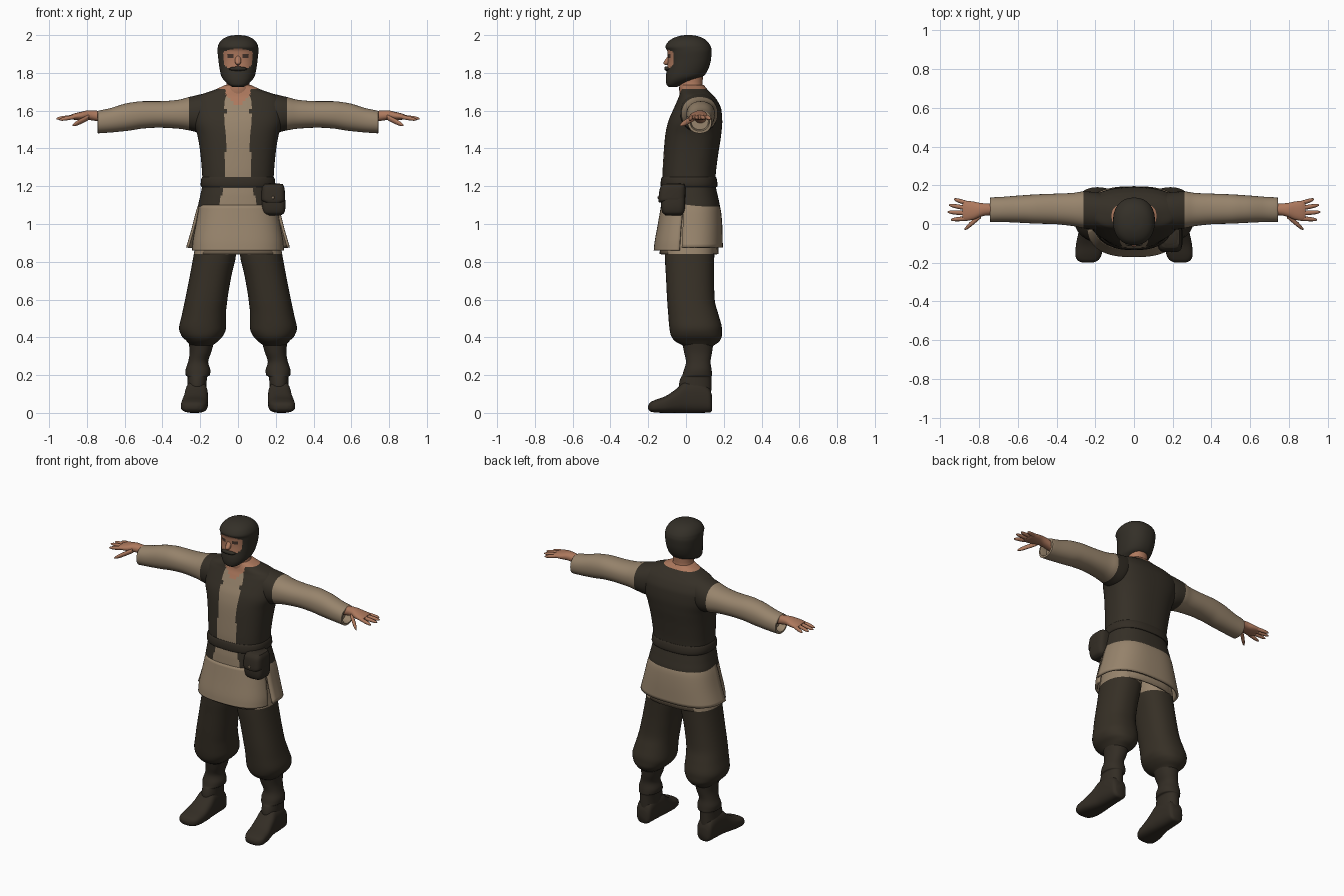
import bpy, bmesh, math
from math import cos, sin, radians, pi


def colour(name, r, g, b):
    m = bpy.data.materials.new(name)
    m.diffuse_color = (r, g, b, 1)
    return m


VEST = colour("dark_vest", 0.036, 0.029, 0.020)
TROUSER = colour("dark_trousers", 0.037, 0.029, 0.019)
LEATHER = colour("dark_leather", 0.033, 0.026, 0.018)
HAIR = colour("dark_hair", 0.034, 0.029, 0.021)
CLOTH = colour("tan_cloth", 0.31, 0.23, 0.15)
SKIN = colour("skin", 0.42, 0.19, 0.11)
EYE = colour("eye_dark", 0.06, 0.035, 0.025)


def smooth_rings(rings, sub):
    """Monotone curve through the ring values, so nothing overshoots."""
    def slope(i, k):
        if i == 0 or i == len(rings) - 1:
            return 0.6 * (rings[min(i + 1, len(rings) - 1)][k] - rings[max(i - 1, 0)][k])
        a, b = rings[i][k] - rings[i - 1][k], rings[i + 1][k] - rings[i][k]
        return 0 if a * b <= 0 else 2 * a * b / (a + b)
    out = []
    for i in range(len(rings) - 1):
        for s in range(sub):
            t = s / sub
            h1, h2 = t**3 - 2 * t * t + t, t**3 - t * t
            h3 = 3 * t * t - 2 * t**3
            out.append([rings[i][k] * (1 - h3) + rings[i + 1][k] * h3
                        + h1 * slope(i, k) + h2 * slope(i + 1, k) for k in range(5)])
    return out + [list(rings[-1])]


def loft(name, axis, rings, mats, rule=None, n=32, sub=4, power=2.2,
         side=1, arc=(0, 360), cap=True, thick=0):
    """Rings are (position, low a, high a, low b, high b) along the axis."""
    bm = bmesh.new()
    full = arc[1] - arc[0] == 360
    count = n if full else n + 1
    rows = []
    for t, a0, a1, b0, b1 in smooth_rings(rings, sub):
        row = []
        for i in range(count):
            w = radians(arc[0] + (arc[1] - arc[0]) * i / n)
            c, s = cos(w), sin(w)
            a = (a0 + a1) / 2 + (a1 - a0) / 2 * math.copysign(abs(c) ** (2 / power), c)
            b = (b0 + b1) / 2 + (b1 - b0) / 2 * math.copysign(abs(s) ** (2 / power), s)
            p = {'z': (a, b, t), 'x': (t, a, b), 'y': (a, t, b)}[axis]
            row.append(bm.verts.new((p[0] * side, p[1], p[2])))
        rows.append(row)
    for r, q in zip(rows, rows[1:]):
        for i in range(n):
            j = (i + 1) % count
            bm.faces.new((r[i], r[j], q[j], q[i]))
    if cap and full:
        bm.faces.new(rows[0])
        bm.faces.new(rows[-1])
    bmesh.ops.recalc_face_normals(bm, faces=bm.faces)
    if rule:
        for f in bm.faces:
            f.material_index = rule(f.calc_center_median())
    me = bpy.data.meshes.new(name)
    bm.to_mesh(me)
    bm.free()
    for m in mats:
        me.materials.append(m)
    me.shade_smooth()
    me.set_sharp_from_angle(angle=radians(50))
    ob = bpy.data.objects.new(name, me)
    bpy.context.collection.objects.link(ob)
    if thick:
        mod = ob.modifiers.new("thickness", 'SOLIDIFY')
        mod.thickness, mod.offset = thick, 0
    return ob


def finger(name, p, q, r, side):
    rings = []
    for t, k in ((0, 1), (0.5, 1), (0.85, 0.75), (1, 0.3)):
        x, y, z = (p[i] + (q[i] - p[i]) * t for i in range(3))
        rings.append((x, y - r * k, y + r * k, z - r * k, z + r * k))
    loft(name, 'x', rings, [SKIN], n=10, sub=2, power=2, side=side)


# Torso: vest with open front, shirt strip, neckline and arched hem
def torso_rule(c):
    x = abs(c.x)
    if c.z > 1.715:
        return 2
    if c.z < 1.09:
        return 1
    if c.y < 0.02:
        if c.z < 1.19:
            return 1 if x < 0.075 + 0.3 * (1.19 - c.z) else 0
        if c.z > 1.25 and x < 0.066:
            return 2 if c.z > 1.62 + x else 1
    return 0


loft("torso", 'z', [
    (0.92, -.20, .20, -.11, .15), (1.06, -.205, .205, -.125, .17),
    (1.09, -.212, .212, -.132, .18), (1.15, -.20, .20, -.130, .168),
    (1.22, -.188, .188, -.124, .155), (1.27, -.190, .190, -.124, .158),
    (1.38, -.200, .200, -.118, .172), (1.47, -.215, .215, -.110, .186),
    (1.54, -.238, .238, -.095, .192), (1.60, -.245, .245, -.070, .188),
    (1.65, -.235, .235, -.048, .168), (1.68, -.205, .205, -.036, .145),
    (1.71, -.125, .125, -.030, .115), (1.735, -.070, .070, -.025, .095)],
    [VEST, CLOTH, SKIN], torso_rule, n=112, sub=7, power=2.5)
loft("belt", 'z', [(1.195, -.192, .192, -.131, .163), (1.205, -.198, .198, -.135, .167),
                   (1.238, -.195, .195, -.132, .163), (1.25, -.188, .188, -.126, .158)],
     [LEATHER], n=56, sub=2, power=2.5)

# Skirt: front apron, wide back panel and short underlayer
loft("skirt_front", 'z', [(1.10, -.20, .20, -.125, .16), (1.0, -.218, .218, -.142, .16),
                          (0.90, -.236, .236, -.160, .17), (0.86, -.238, .238, -.164, .17)],
     [CLOTH], arc=(188, 352), power=2.6, thick=.014)
loft("skirt_back", 'z', [(1.11, -.20, .20, -.14, .165), (1.07, -.214, .214, -.15, .178),
                         (0.97, -.240, .240, -.16, .186), (0.875, -.268, .268, -.17, .188)],
     [CLOTH], arc=(-6, 186), power=2.6, thick=.014)
loft("skirt_underlayer", 'z', [(1.05, -.195, .195, -.12, .16), (0.84, -.225, .225, -.135, .168)],
     [CLOTH], power=2.6, cap=False, thick=.01)

# Neck and head with beard, hair, face opening and eyes
loft("neck", 'z', [(1.62, -.07, .07, -.02, .11), (1.71, -.072, .072, -.036, .10),
                   (1.74, -.060, .060, -.035, .088), (1.80, -.058, .058, -.03, .09)], [SKIN])


def head_rule(c):
    x = abs(c.x)
    if c.y < -0.035 and x < 0.076:
        if 1.884 < c.z < 1.898 and 0.024 < x < 0.056:
            return 2
        bottom = 1.823 if x < 0.048 else 1.823 + (x - 0.048) * 0.8
        if bottom < c.z < 1.928 - 3 * x * x:
            return 1
    return 0


loft("head", 'z', [
    (1.726, -.030, .030, -.092, -.045), (1.738, -.050, .050, -.103, -.020),
    (1.765, -.078, .078, -.107, .055), (1.785, -.089, .089, -.106, .095),
    (1.825, -.098, .098, -.100, .120), (1.87, -.104, .104, -.096, .132),
    (1.915, -.108, .108, -.099, .136), (1.937, -.107, .107, -.109, .132),
    (1.965, -.095, .095, -.094, .114), (1.985, -.072, .072, -.065, .088),
    (1.996, -.042, .042, -.032, .056), (2.0, -.012, .012, -.004, .028)],
    [HAIR, SKIN, EYE], head_rule, n=96, sub=5)
loft("nose", 'y', [(-.119, -.006, .006, 1.847, 1.857), (-.110, -.014, .014, 1.842, 1.870),
                   (-.085, -.017, .017, 1.838, 1.905)], [SKIN], n=14)
loft("moustache", 'y', [(-.114, -.025, .025, 1.818, 1.829), (-.108, -.042, .042, 1.812, 1.833),
                        (-.080, -.05, .05, 1.808, 1.833)], [HAIR], n=20)

# Belt pouch with flap and clasp
loft("pouch", 'z', [(1.045, .15, .225, -.105, -.025), (1.06, .13, .245, -.125, -.01),
                    (1.10, .122, .252, -.132, -.004), (1.18, .13, .243, -.13, -.005),
                    (1.205, .142, .235, -.12, -.01), (1.215, .16, .22, -.10, -.03)],
     [LEATHER], power=4)
loft("pouch_flap", 'z', [(1.115, .14, .235, -.144, -.01), (1.13, .122, .250, -.146, -.004),
                         (1.19, .126, .246, -.138, -.003), (1.213, .14, .236, -.122, -.01)],
     [LEATHER], power=4)
loft("pouch_clasp", 'y', [(-.150, .180, .192, 1.134, 1.146), (-.143, .178, .194, 1.132, 1.148)],
     [CLOTH], n=12, sub=1)

for side, tag in ((1, "left"), (-1, "right")):
    # Sleeve with open cuff; the inner end is dark where the vest caps the shoulder
    loft("sleeve_" + tag, 'x', [
        (.10, -.02, .14, 1.54, 1.705), (.20, -.030, .165, 1.485, 1.686),
        (.26, -.022, .168, 1.496, 1.672), (.32, -.010, .160, 1.505, 1.657),
        (.42, .000, .156, 1.510, 1.650), (.50, .002, .153, 1.506, 1.650),
        (.58, .006, .148, 1.494, 1.641), (.68, .010, .140, 1.484, 1.612),
        (.742, .010, .136, 1.480, 1.598), (.744, .022, .124, 1.492, 1.590),
        (.70, .028, .118, 1.50, 1.588)], [VEST, CLOTH],
        lambda c: 1 if abs(c.x) > 0.255 else 0, n=48, sub=5, side=side)
    # Hand
    loft("palm_" + tag, 'x', [
        (.68, .045, .108, 1.53, 1.588), (.75, .045, .106, 1.545, 1.600),
        (.79, .038, .108, 1.550, 1.602), (.83, .022, .116, 1.550, 1.594),
        (.87, .016, .120, 1.552, 1.584), (.885, .025, .112, 1.557, 1.578)],
        [SKIN], n=24, side=side)
    tips = ((.93, .128, 1.556), (.955, .098, 1.558), (.962, .062, 1.558), (.945, .022, 1.552))
    for i, tip in enumerate(tips):
        finger(f"finger_{i + 1}_{tag}", (.86, .107 - i * .026, 1.568), tip, .0115, side)
    finger("thumb_" + tag, (.79, .045, 1.565), (.875, -.028, 1.522), .015, side)

    # Baggy trouser leg, shirt coloured at the hip
    loft("trouser_leg_" + tag, 'z', [
        (.95, .004, .215, -.11, .155), (.84, .010, .234, -.112, .15),
        (.72, .036, .256, -.106, .148), (.60, .056, .280, -.100, .152),
        (.52, .064, .297, -.094, .172), (.45, .064, .312, -.088, .190),
        (.41, .078, .300, -.080, .190), (.38, .105, .272, -.058, .178),
        (.355, .135, .252, -.015, .145), (.33, .15, .24, .01, .12)],
        [TROUSER, CLOTH], lambda c: 1 if c.z > 0.845 else 0, n=40, sub=4, power=2.3, side=side)
    # Boot shaft with folded cuff, then the foot
    loft("boot_shaft_" + tag, 'z', [
        (.06, .165, .272, -.02, .132), (.14, .166, .268, -.038, .134),
        (.19, .164, .266, -.026, .134), (.198, .150, .276, -.020, .138),
        (.225, .146, .278, -.012, .136), (.27, .158, .264, .000, .130),
        (.32, .142, .256, -.010, .138), (.37, .128, .26, -.02, .145)],
        [LEATHER], side=side)
    loft("boot_foot_" + tag, 'y', [
        (.138, .185, .252, .012, .09), (.125, .170, .268, .002, .13),
        (.06, .164, .276, 0, .17), (0, .160, .280, 0, .168),
        (-.05, .158, .288, 0, .128), (-.11, .160, .300, 0, .088),
        (-.16, .168, .303, .002, .070), (-.19, .188, .288, .008, .055),
        (-.20, .215, .265, .02, .04)], [LEATHER], power=2.8, side=side)
